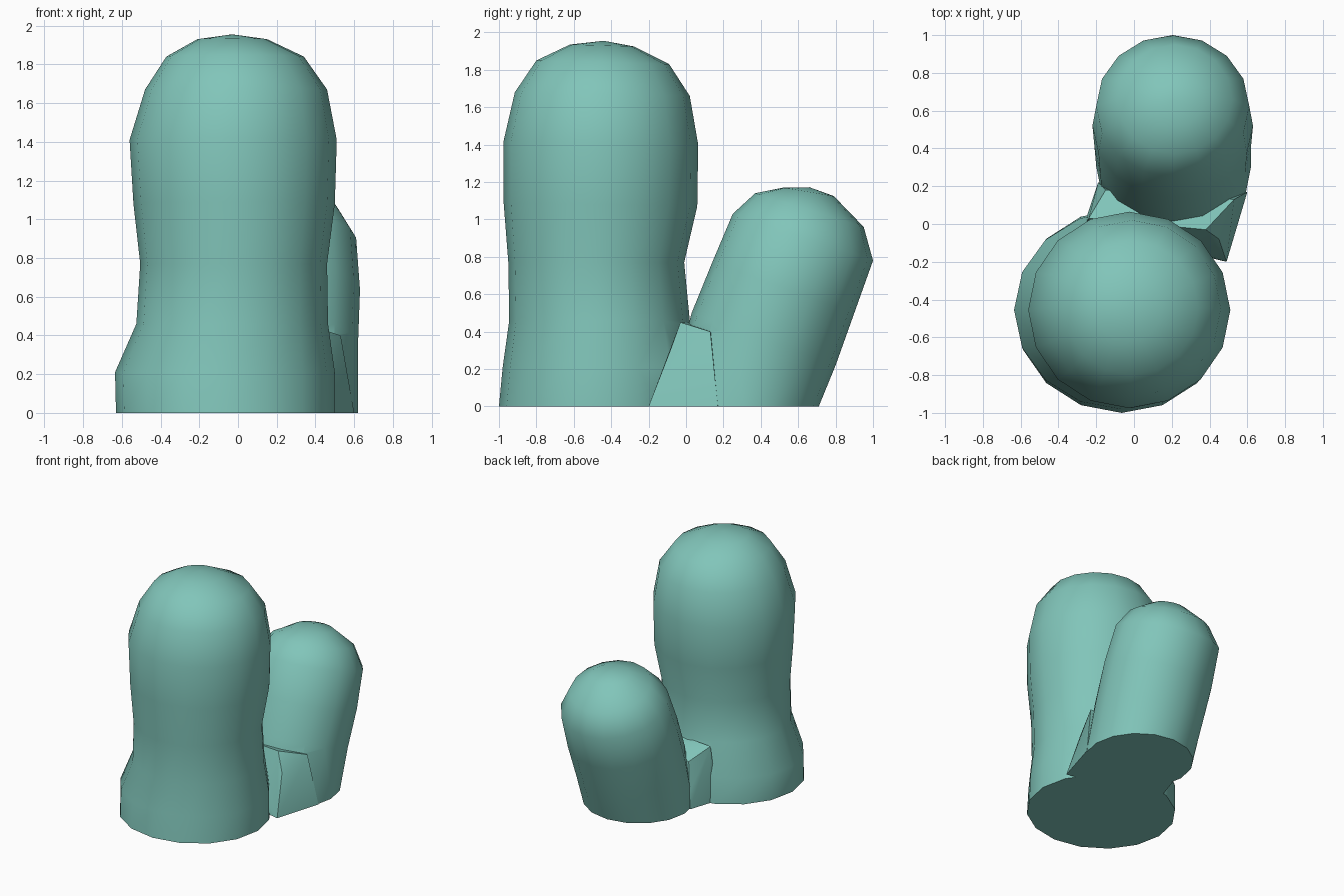
import bpy, bmesh, math
from mathutils import Vector

if "Cube" in bpy.data.objects:
    bpy.data.objects.remove(bpy.data.objects["Cube"])

SIDES = 16
mat = bpy.data.materials.new("soft_teal")
mat.diffuse_color = (0.22, 0.56, 0.49, 1)
mat.use_nodes = True
mat.node_tree.nodes["Principled BSDF"].inputs["Base Color"].default_value = mat.diffuse_color


def make_object(name, bm):
    bmesh.ops.recalc_face_normals(bm, faces=bm.faces)
    mesh = bpy.data.meshes.new(name)
    bm.to_mesh(mesh)
    bm.free()
    mesh.materials.append(mat)
    obj = bpy.data.objects.new(name, mesh)
    bpy.context.collection.objects.link(obj)
    return obj


def loft(name, rings, tip):
    """Each ring: front y, front z, back y, back z, left x, right x."""
    bm = bmesh.new()
    loops = []
    for yf, zf, yb, zb, xl, xr in rings:
        loop = []
        for i in range(SIDES):
            a = 2 * math.pi * i / SIDES
            t = (1 + math.sin(a)) / 2
            loop.append(bm.verts.new(((xl + xr) / 2 + (xr - xl) / 2 * math.cos(a),
                                      yf + (yb - yf) * t, zf + (zb - zf) * t)))
        loops.append(loop)
    for lo, hi in zip(loops, loops[1:]):
        for i in range(SIDES):
            j = (i + 1) % SIDES
            bm.faces.new((lo[i], lo[j], hi[j], hi[i]))
    bm.faces.new(loops[0])
    top = bm.verts.new(tip)
    for i in range(SIDES):
        bm.faces.new((loops[-1][i], loops[-1][(i + 1) % SIDES], top))
    return make_object(name, bm)


# Tall rounded column
body = loft("rounded_columns", [
    (-1.00, 0.00, 0.08, 0.00, -0.63, 0.50),
    (-0.98, 0.21, 0.07, 0.21, -0.635, 0.50),
    (-0.945, 0.46, 0.02, 0.46, -0.525, 0.465),
    (-0.95, 0.77, -0.01, 0.77, -0.505, 0.46),
    (-0.975, 1.09, 0.06, 1.07, -0.54, 0.50),
    (-0.975, 1.42, 0.065, 1.40, -0.56, 0.51),
    (-0.915, 1.68, 0.02, 1.66, -0.48, 0.46),
    (-0.80, 1.85, -0.09, 1.83, -0.37, 0.34),
    (-0.62, 1.935, -0.28, 1.925, -0.21, 0.15),
], (-0.03, -0.44, 1.955))

# Short leaning column
branch = loft("short_column", [
    (-0.10, 0.00, 0.71, 0.00, -0.20, 0.62),
    (0.03, 0.50, 0.80, 0.22, -0.21, 0.62),
    (0.14, 0.77, 0.90, 0.50, -0.22, 0.63),
    (0.25, 1.03, 1.00, 0.78, -0.20, 0.61),
    (0.37, 1.14, 0.95, 0.96, -0.09, 0.52),
    (0.52, 1.17, 0.79, 1.125, 0.07, 0.37),
], (0.21, 0.66, 1.172))

# Web filling the crotch between the columns
bm = bmesh.new()
for co in [(-0.27, -0.02, 0), (-0.19, 0.22, 0), (0.49, -0.20, 0), (0.60, 0.17, 0),
           (-0.24, 0.03, 0.45), (-0.15, 0.18, 0.36), (0.38, -0.03, 0.45),
           (0.45, -0.08, 0.31), (0.53, 0.13, 0.40)]:
    bm.verts.new(Vector(co))
bmesh.ops.convex_hull(bm, input=bm.verts[:])
web = make_object("web", bm)

# Fuse everything into one skin
bpy.context.view_layer.objects.active = body
body.select_set(True)
for part in (branch, web):
    mod = body.modifiers.new("union", 'BOOLEAN')
    mod.operation = 'UNION'
    mod.solver = 'EXACT'
    mod.object = part
    bpy.ops.object.modifier_apply(modifier=mod.name)
    bpy.data.objects.remove(part)
bpy.ops.object.shade_smooth_by_angle(angle=math.radians(40))
